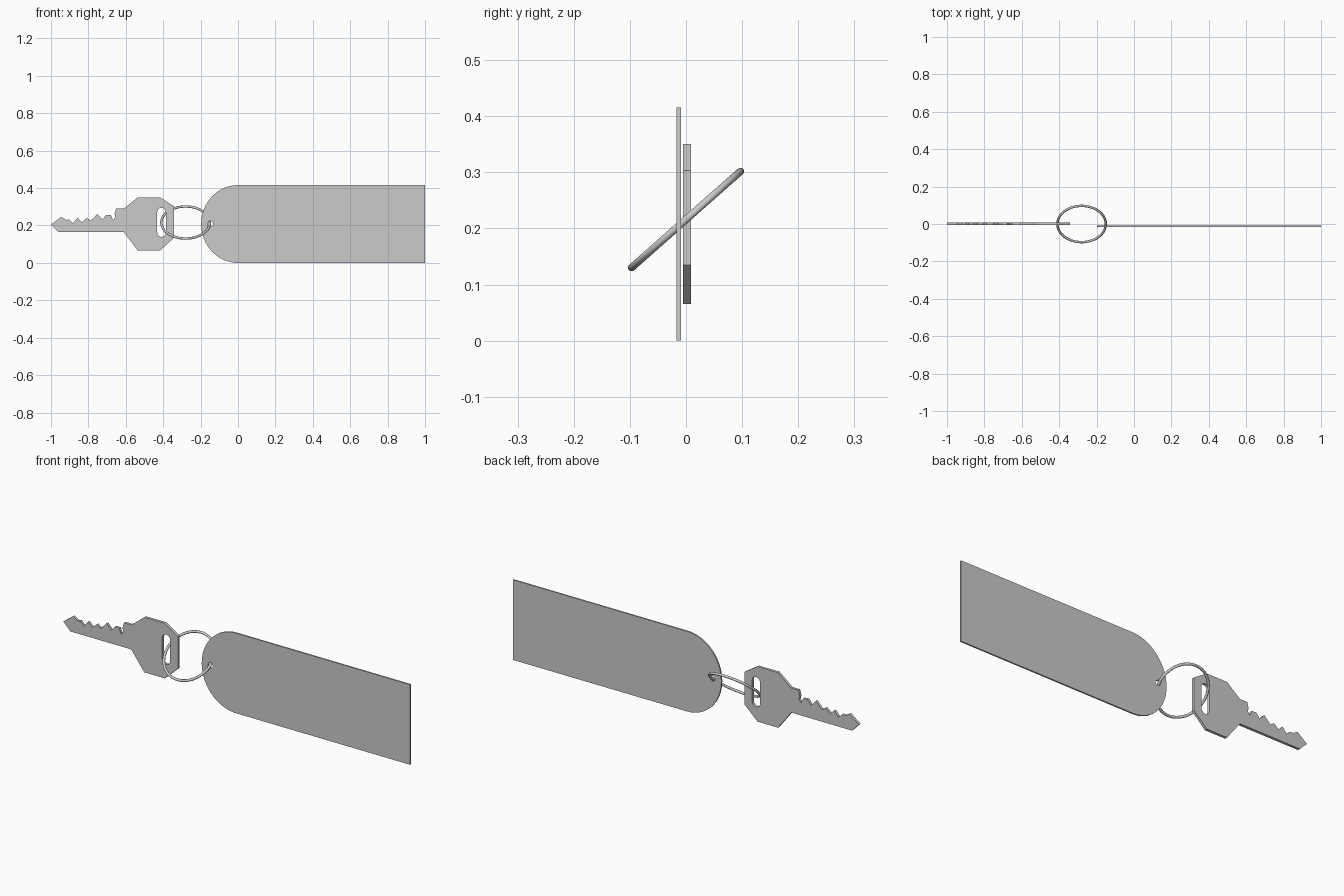
import bpy, math

if "Cube" in bpy.data.objects:
    bpy.data.objects.remove(bpy.data.objects["Cube"])


def plate(name, loops, y, thickness):
    """Flat plate in the XZ plane; first loop is the outline, the rest are holes."""
    cu = bpy.data.curves.new(name, 'CURVE')
    cu.dimensions = '2D'
    cu.fill_mode = 'BOTH'
    cu.extrude = thickness / 2
    for pts in loops:
        sp = cu.splines.new('POLY')
        sp.points.add(len(pts) - 1)
        for p, (x, z) in zip(sp.points, pts):
            p.co = (x, z, 0, 1)
        sp.use_cyclic_u = True
    ob = bpy.data.objects.new(name, cu)
    bpy.context.collection.objects.link(ob)
    ob.location.y = y
    ob.rotation_euler.x = math.pi / 2
    bpy.ops.object.select_all(action='DESELECT')
    ob.select_set(True)
    bpy.context.view_layer.objects.active = ob
    bpy.ops.object.convert(target='MESH')
    bpy.ops.object.shade_smooth_by_angle(angle=math.radians(30))
    return bpy.context.object


def arc(cx, cz, rx, rz, a0, a1, n):
    angles = [math.radians(a0 + (a1 - a0) * i / n) for i in range(n + 1)]
    return [(cx + rx * math.cos(a), cz + rz * math.sin(a)) for a in angles]


# Tag: rectangle with a rounded left end and a small ring hole
tag_outline = arc(0, 0.208, 0.197, 0.208, 90, 270, 32) + [(1, 0), (1, 0.416)]
tag_hole = arc(-0.147, 0.21, 0.014, 0.014, 0, 337.5, 15)
plate("tag", [tag_outline, tag_hole], -0.0125, 0.008)

# Key: toothed blade and angular bow with a slot
bow = [(-0.96, 0.164), (-0.61, 0.164), (-0.535, 0.065), (-0.417, 0.065),
       (-0.342, 0.135), (-0.342, 0.303), (-0.417, 0.351), (-0.535, 0.351),
       (-0.61, 0.291), (-0.652, 0.291)]
teeth = [(-0.660, 0.262), (-0.655, 0.245), (-0.668, 0.228), (-0.680, 0.256),
         (-0.705, 0.256), (-0.725, 0.232), (-0.752, 0.262), (-0.772, 0.240),
         (-0.788, 0.226), (-0.808, 0.241), (-0.835, 0.218), (-0.858, 0.241),
         (-0.882, 0.212), (-0.902, 0.232), (-0.918, 0.230), (-0.945, 0.246),
         (-1.0, 0.205)]
slot = (arc(-0.409, 0.271, 0.023, 0.024, 0, 180, 10)
        + arc(-0.409, 0.163, 0.023, 0.024, 180, 360, 10))
plate("key", [bow + teeth, slot], 0.002, 0.014)

# Ring: tilted loop linking the key slot and the tag hole
bpy.ops.mesh.primitive_torus_add(
    major_segments=64, minor_segments=12, major_radius=0.1295, minor_radius=0.0065,
    location=(-0.28, 0, 0.216), rotation=(math.radians(41.5), 0, 0))
ring = bpy.context.object
ring.name = "ring"
bpy.ops.object.shade_smooth_by_angle(angle=math.radians(40))
